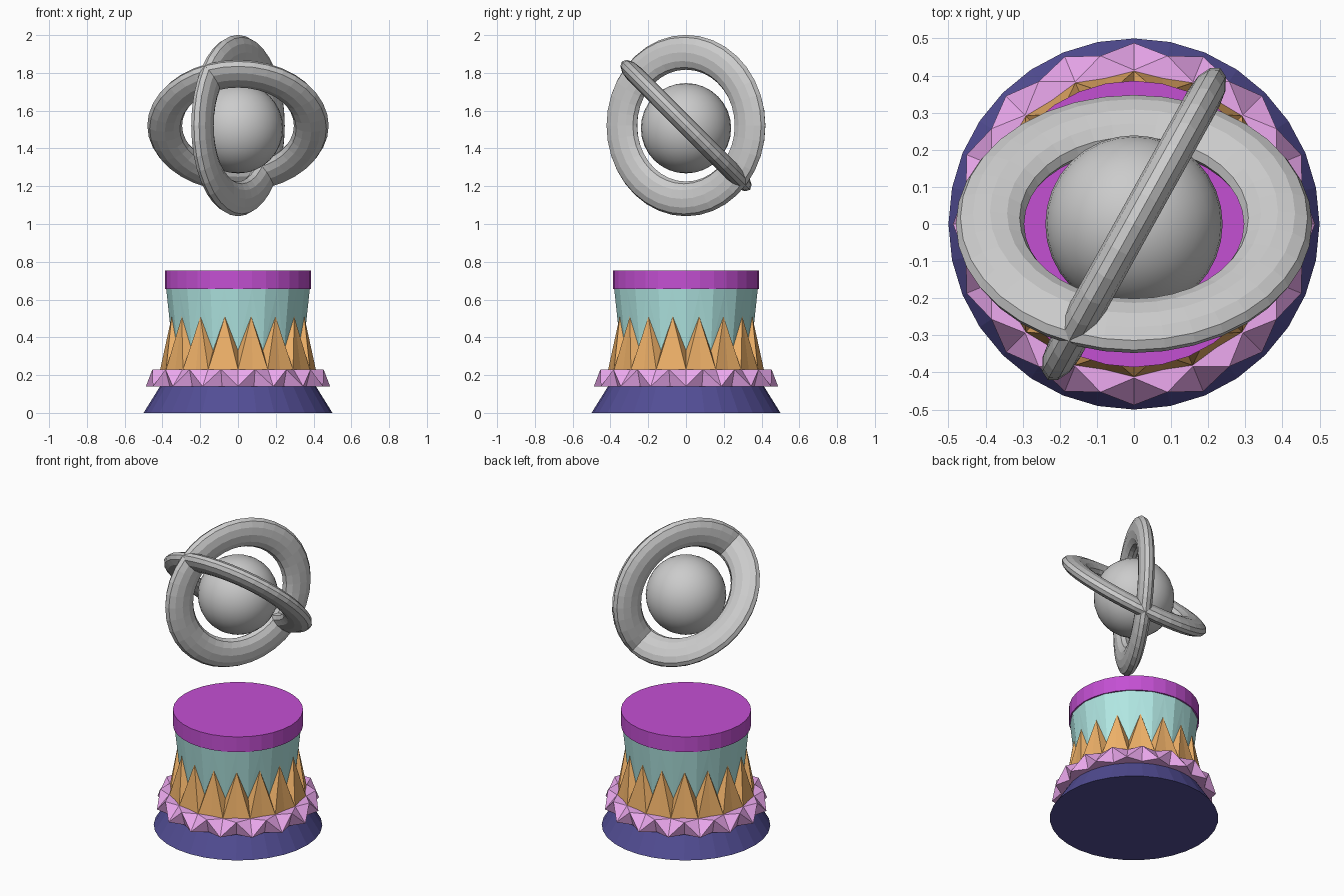
import bpy, bmesh
from math import radians, cos, sin, pi

if "Cube" in bpy.data.objects:
    bpy.data.objects.remove(bpy.data.objects["Cube"])

SIDES = 32


def colour(obj, rgb):
    mat = bpy.data.materials.new(obj.name + "_colour")
    mat.diffuse_color = (*rgb, 1)
    mat.use_nodes = True
    mat.node_tree.nodes["Principled BSDF"].inputs["Base Color"].default_value = mat.diffuse_color
    obj.data.materials.append(mat)


def band(name, rings, rgb, cap_bottom=False, cap_top=False):
    """Loft 32-sided rings; each ring is (even radius, even z, odd radius, odd z)."""
    bm = bmesh.new()
    loops = []
    for re, ze, ro, zo in rings:
        loop = []
        for i in range(SIDES):
            a = 2 * pi * i / SIDES
            r, z = (ro, zo) if i % 2 else (re, ze)
            loop.append(bm.verts.new((r * cos(a), r * sin(a), z)))
        loops.append(loop)
    for lo, hi in zip(loops, loops[1:]):
        for i in range(SIDES):
            j = (i + 1) % SIDES
            # fold each quad from the even lower corner to the odd upper corner
            if i % 2 == 0:
                bm.faces.new((lo[i], lo[j], hi[j]))
                bm.faces.new((lo[i], hi[j], hi[i]))
            else:
                bm.faces.new((lo[i], lo[j], hi[i]))
                bm.faces.new((lo[j], hi[j], hi[i]))
    if cap_bottom:
        bm.faces.new(loops[0][::-1])
    if cap_top:
        bm.faces.new(loops[-1])
    mesh = bpy.data.meshes.new(name)
    bm.to_mesh(mesh)
    bm.free()
    obj = bpy.data.objects.new(name, mesh)
    bpy.context.collection.objects.link(obj)
    colour(obj, rgb)
    return obj


# Pedestal, from the floor up
band("base", [(.5, 0, .5, 0), (.413, .14, .413, .14)], (.085, .075, .30), cap_bottom=True)
band("ruffle", [(.413, .14, .413, .14), (.488, .14, .435, .14),
                (.415, .23, .462, .23), (.412, .23, .40, .23)], (.85, .40, .87))
band("lower_sleeve", [(.412, .23, .40, .23), (.345, .33, .358, .51)], (.86, .44, .14))
band("upper_sleeve", [(.345, .33, .358, .51), (.38, .655, .375, .655)], (.44, .80, .77))
band("top_slab", [(.38, .655, .375, .655), (.386, .655, .386, .655),
                  (.386, .755, .386, .755)], (.55, .08, .65), cap_top=True)

# Floating sphere
bpy.ops.mesh.primitive_uv_sphere_add(segments=32, ring_count=16, radius=.239, location=(0, 0, 1.507))
sphere = bpy.context.object
sphere.name = "floating_sphere"
bpy.ops.object.shade_smooth()


# Two flattened rings crossing each other around the sphere
def ring(name, rotation):
    bpy.ops.mesh.primitive_torus_add(major_segments=36, minor_segments=12, major_radius=.388,
                                     minor_radius=.092, location=(0, 0, 1.521), rotation=rotation)
    obj = bpy.context.object
    obj.name = name
    obj.scale = (1, 1, .52)


ring("tilted_ring", (radians(-45), 0, 0))
ring("upright_ring", (radians(90), 0, radians(61)))
